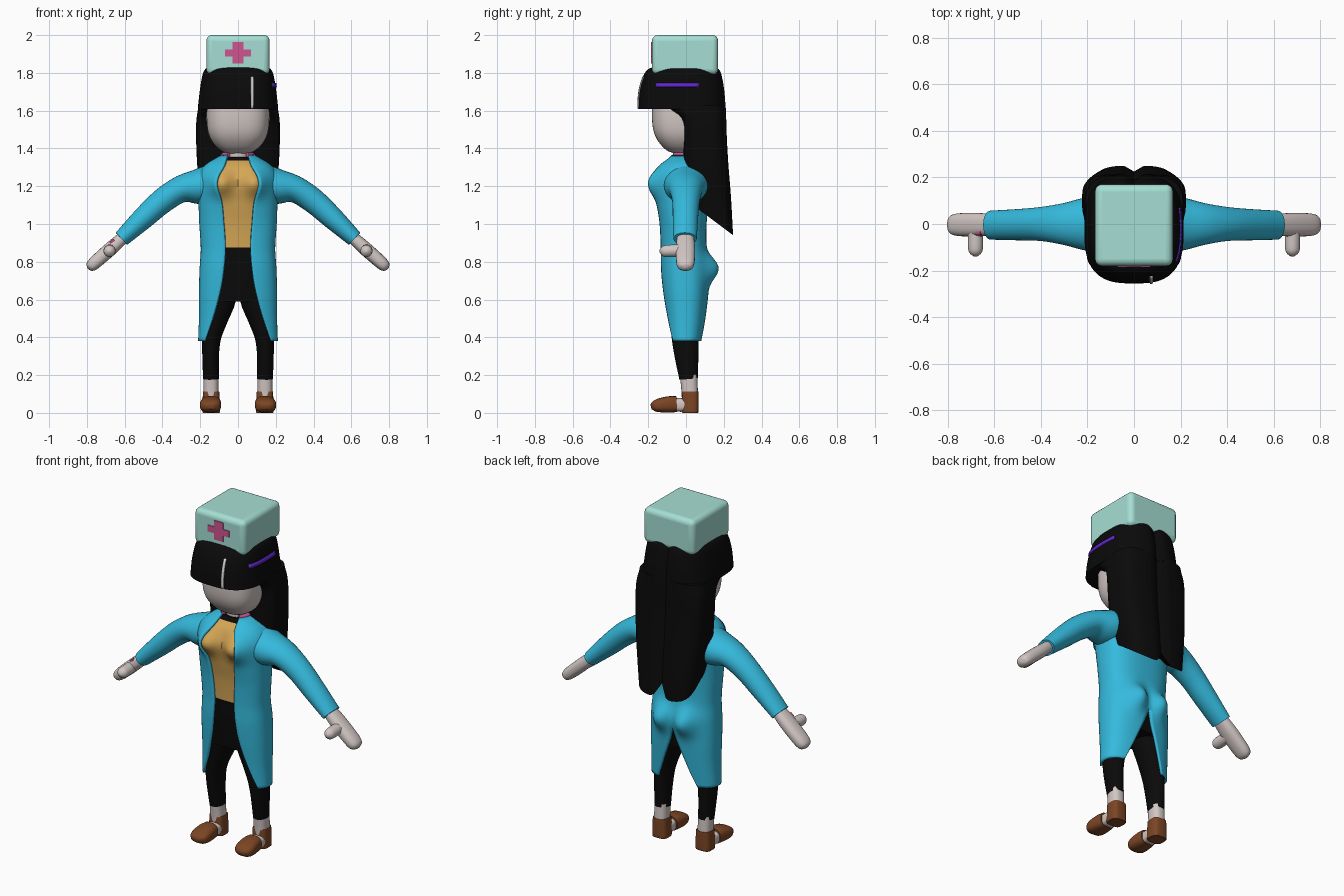
import bpy, bmesh, math
from mathutils import Vector

old = bpy.data.objects.get("Cube")
if old:
    bpy.data.objects.remove(old, do_unlink=True)


def material(name, *rgb):
    m = bpy.data.materials.new(name)
    m.use_nodes = True
    m.diffuse_color = (*rgb, 1)
    m.node_tree.nodes["Principled BSDF"].inputs["Base Color"].default_value = (*rgb, 1)
    return m


SKIN = material("skin", .64, .57, .55)
BLACK = material("black", .003, .003, .003)
BLUE = material("coat_blue", .035, .49, .72)
GOLD = material("shirt_gold", .66, .38, .09)
MINT = material("cap_mint", .38, .74, .66)
PINK = material("pink", .62, .09, .28)
BROWN = material("shoe_brown", .2, .06, .018)
PURPLE = material("clip_purple", .12, .02, .6)
WHITE = material("white", .72, .72, .72)
made = []


def finish(name, bm, mats, rule=None, mirror=False, thick=0):
    bmesh.ops.recalc_face_normals(bm, faces=bm.faces)
    if rule:
        for f in bm.faces:
            f.material_index = rule(f.calc_center_median())
    me = bpy.data.meshes.new(name)
    bm.to_mesh(me)
    bm.free()
    for m in mats:
        me.materials.append(m)
    ob = bpy.data.objects.new(name, me)
    bpy.context.collection.objects.link(ob)
    if mirror:
        ob.modifiers.new("mirror", "MIRROR")
    if thick:
        s = ob.modifiers.new("thickness", "SOLIDIFY")
        s.thickness, s.offset = thick, 0
    made.append(ob)
    return ob


def skin_rows(name, rows, mats, closed=True, **kw):
    """Join rows of points into a surface; closed rows also get end caps."""
    bm = bmesh.new()
    vs = [[bm.verts.new(p) for p in r] for r in rows]
    n = len(rows[0])
    for a, b in zip(vs, vs[1:]):
        for i in range(n if closed else n - 1):
            j = (i + 1) % n
            bm.faces.new((a[i], a[j], b[j], b[i]))
    if closed:
        bm.faces.new(vs[0])
        bm.faces.new(vs[-1])
    return finish(name, bm, mats, **kw)


def sample(table, z):
    """Smooth interpolation of a table keyed by its first column."""
    z = min(max(z, table[0][0]), table[-1][0])
    i = max(k for k in range(len(table) - 1) if k == 0 or table[k][0] <= z)
    p, q = table[i], table[i + 1]
    a, b = table[max(i - 1, 0)], table[min(i + 2, len(table) - 1)]
    h = q[0] - p[0]
    t = (z - p[0]) / h
    out = []
    for k in range(1, len(p)):
        m0 = (q[k] - a[k]) / (q[0] - a[0]) * h
        m1 = (b[k] - p[k]) / (b[0] - p[0]) * h
        out.append((2*t**3 - 3*t*t + 1) * p[k] + (t**3 - 2*t*t + t) * m0
                   + (3*t*t - 2*t**3) * q[k] + (t**3 - t*t) * m1)
    return out


def power(v, e):
    return math.copysign(abs(v) ** e, v)


def section(table, z, a, n, grow=0):
    """Point at angle a (0 = front) of the rounded section at height z."""
    hx, yf, yb = sample(table, z)
    return Vector(((hx + grow) * power(math.sin(a), 2 / n),
                   (yf + yb) / 2 - ((yb - yf) / 2 + grow) * power(math.cos(a), 2 / n), z))


def levels(lo, hi, n, *extra):
    return sorted({lo + (hi - lo) * i / n for i in range(n + 1)} | set(extra))


def loft(name, table, zs, mats, n, warp=lambda p: p, seg=64, **kw):
    rows = [[warp(section(table, z, math.tau * i / seg, n)) for i in range(seg)] for z in zs]
    return skin_rows(name, rows, mats, **kw)


def tube(name, table, mat, axis, n=2, seg=24, steps=4, **kw):
    """Sweep along rows of x, y, z, radius along axis, radius across it."""
    keyed = [(i, *r) for i, r in enumerate(table)]
    count = (len(table) - 1) * steps
    pts = [sample(keyed, i / steps) for i in range(count + 1)]
    rows = []
    for i, p in enumerate(pts):
        t = (Vector(pts[min(i + 1, count)][:3]) - Vector(pts[max(i - 1, 0)][:3])).normalized()
        u = Vector(axis)
        u = (u - t * u.dot(t)).normalized()
        v = t.cross(u)
        ring = [math.tau * k / seg for k in range(seg)]
        rows.append([Vector(p[:3]) + u * p[3] * power(math.cos(a), 2 / n)
                     + v * p[4] * power(math.sin(a), 2 / n) for a in ring])
    return skin_rows(name, rows, [mat], **kw)


def box(name, lo, hi, mat, bevel=0):
    bm = bmesh.new()
    bmesh.ops.create_cube(bm, size=1)
    for v in bm.verts:
        v.co = [(l + h) / 2 + c * (h - l) for l, h, c in zip(lo, hi, v.co)]
    ob = finish(name, bm, [mat])
    if bevel:
        b = ob.modifiers.new("rounding", "BEVEL")
        b.width, b.segments = bevel, 5
    return ob


# Body: shirt above the waist, trousers below
BODY = [(.38, .192, -.085, .075), (.5, .188, -.095, .088), (.65, .188, -.11, .1),
        (.77, .184, -.118, .1), (.87, .178, -.118, .09), (1, .186, -.125, .09),
        (1.1, .19, -.14, .1), (1.2, .195, -.148, .112), (1.26, .19, -.14, .11),
        (1.31, .155, -.12, .092), (1.34, .108, -.085, .07), (1.36, .07, -.07, .05)]


def curves(p):
    """Chest and hip fullness."""
    bell = lambda c, w, h, s: math.exp(-((abs(p.x) - c) / w) ** 2 - ((p.z - h) / s) ** 2)
    if p.y < 0:
        p.y -= .058 * bell(.09, .06, 1.215, .065)
    else:
        p.y += .058 * bell(.075, .055, .765, .07)
    return p


loft("shirt_and_trousers", BODY, levels(.59, 1.355, 50, .875, 1.335), [GOLD, BLACK], 2.5, curves,
     rule=lambda c: 0 if .875 < c.z < 1.335 else 1)

# Long open coat with a split back: front and back edge distances by height
EDGES = [(.38, .175, .13), (.45, .15, .1), (.55, .118, .06), (.65, .092, .02), (.73, .078, 0),
         (.87, .066, 0), (1.03, .076, 0), (1.12, .086, 0), (1.2, .112, 0), (1.25, .105, 0),
         (1.31, .07, 0), (1.36, .055, 0)]
coat = []
for z in levels(.38, 1.36, 60):
    wide = sample(BODY, z)[0] + .012
    f, b = (math.asin(min(.99, max(e, 0) / wide) ** 1.25) for e in sample(EDGES, z))
    row = [curves(section(BODY, z, f + (math.pi - b - f) * i / 40, 2.5, .012)) for i in range(41)]
    if b < .001:
        row[-1].x = 0
    coat.append(row)
skin_rows("coat", coat, [BLUE], closed=False, mirror=True, thick=.014)

# Sleeves, hands and thumbs
tube("sleeve", [(.1, 0, 1.225, .115, .1), (.2, 0, 1.2, .115, .095), (.3, 0, 1.185, .09, .072),
                (.4, 0, 1.122, .073, .066), (.5, -.003, 1.032, .067, .059),
                (.617, -.005, .922, .062, .044)], BLUE, (0, 1, 0), seg=32, mirror=True)
tube("hand", [(.59, -.003, .946, .042, .03), (.66, -.003, .882, .05, .036),
              (.73, -.003, .82, .05, .036), (.768, -.003, .786, .046, .033),
              (.786, -.003, .77, .034, .024), (.794, -.003, .763, .01, .007)],
     SKIN, (0, 1, 0), n=2.4, mirror=True)
tube("thumb", [(.68, -.02, .86, .032, .032), (.68, -.1, .857, .032, .032),
               (.68, -.125, .857, .025, .025), (.68, -.139, .857, .008, .008)],
     SKIN, (1, 0, 0), mirror=True)
tube("wrist_patch", [(-.655, -.025, .916, .022, .008), (-.676, -.025, .899, .022, .008)],
     PINK, (0, 1, 0), n=5)

# Legs, ankles and shoes
tube("trouser_leg", [(.143, .014, .18, .049, .042), (.145, .003, .3, .063, .044),
                     (.14, -.004, .4, .072, .051), (.121, -.005, .5, .08, .069),
                     (.1, -.005, .6, .09, .088), (.095, -.005, .68, .09, .085)],
     BLACK, (0, 1, 0), seg=32, mirror=True)
tube("ankle", [(.143, .02, .03, .043, .038), (.143, .02, .1, .043, .039),
               (.143, .014, .2, .046, .04)], SKIN, (0, 1, 0), n=2.5, mirror=True)
tube("foot", [(.142, .03, .04, .04, .033), (.143, -.03, .042, .042, .036),
              (.144, -.08, .042, .042, .034)], SKIN, (1, 0, 0), n=3, mirror=True)
tube("shoe_heel", [(.142, .022, 0, .04, .043), (.142, .022, .012, .044, .047),
                   (.142, .022, .1, .044, .044), (.142, .022, .114, .043, .042)],
     BROWN, (0, 1, 0), n=3.5, mirror=True)
tube("shoe_toe", [(.143, -.05, .046, .048, .042), (.144, -.09, .045, .054, .043),
                  (.146, -.14, .04, .056, .037), (.147, -.17, .035, .046, .027),
                  (.147, -.185, .031, .022, .012)], BROWN, (1, 0, 0), n=2.8, mirror=True)

# Neck, head and the pink band around the collar
tube("neck", [(0, -.01, 1.3, .055, .058), (0, -.01, 1.43, .055, .058)], SKIN, (0, 1, 0))
HEAD = [(1.37, .05, -.05, .06), (1.382, .08, -.09, .08), (1.41, .117, -.125, .1),
        (1.46, .15, -.16, .12), (1.52, .164, -.177, .13), (1.62, .166, -.18, .13), (1.75, .16, -.17, .13)]
loft("head", HEAD, levels(1.37, 1.75, 24), [SKIN], 2.8)
band = []
for i in range(13):
    a = math.radians(40 + 280 * i / 12)
    band.append((.078 * math.sin(a), -.01 - .068 * math.cos(a), 1.366, .012, .012))
tube("collar_band", band, PINK, (0, 0, 1), seg=12, steps=2)

# Hair: crown with straight fringe, and long back with a centre groove
CROWN = [(1.61, .213, -.255, .212), (1.7, .203, -.25, .205), (1.78, .19, -.228, .192),
         (1.82, .174, -.2, .176), (1.835, .145, -.165, .145)]
LONG = [(.94, .175, .0, .25), (1.15, .2, -.01, .238), (1.3, .215, -.012, .226),
        (1.45, .222, -.016, .217), (1.52, .222, -.022, .215), (1.57, .218, -.045, .213),
        (1.6, .213, -.09, .212), (1.63, .211, -.13, .21)]


def groove(p):
    if p.y > .05:
        p.y -= .025 * math.exp(-(p.x / .025) ** 2)
    return p


def hang(p):
    """Groove the back and slope the lower ends upward toward the front."""
    p = groove(p)
    low = .94 + .75 * (.25 - p.y) + .06 * math.exp(-(p.x / .03) ** 2)
    p.z = 1.63 - (1.63 - p.z) * (1.63 - low) / (1.63 - .94) if p.z < 1.3 else p.z
    return p


def hang_even(p):
    """Blend the sloped ends in gradually below the shoulders."""
    z = p.z
    q = hang(p.copy())
    k = min(1, max(0, (1.3 - z) / (1.3 - .94)))
    q.z = z + (q.z - z) * k
    return q


loft("hair_crown", CROWN, levels(1.61, 1.835, 16), [BLACK], 2.9, groove, seg=96)
loft("hair_back", LONG, levels(.94, 1.63, 40), [BLACK], 3.6, hang_even, seg=96)


# Fringe streak and side clip, laid on the hair
def crown_fraction(v, half):
    return (1 - min(1, abs(v / half)) ** 2.9) ** (1 / 2.9)


streak, clip = [], []
for z in levels(1.612, 1.78, 10):
    hx, yf, yb = sample(CROWN, z)
    mid, half = (yf + yb) / 2, (yb - yf) / 2
    streak.append([(x, mid - half * crown_fraction(x, hx) - .003, z) for x in (.068, .082)])
for i in range(13):
    y = -.16 + .23 * i / 12
    row = []
    for z in (1.724, 1.747):
        hx, yf, yb = sample(CROWN, z)
        row.append((hx * crown_fraction(y - (yf + yb) / 2, (yb - yf) / 2) + .003, y, z))
    clip.append(row)
skin_rows("fringe_streak", streak, [WHITE], closed=False, thick=.006)
skin_rows("hair_clip", clip, [PURPLE], closed=False, thick=.006)

# Cap with a cross plate
box("cap", (-.167, -.18, 1.79), (.167, .17, 2), MINT, .03)
box("cross_bar", (-.07, -.184, 1.887), (.07, -.177, 1.925), PINK)
box("cross_post", (-.03, -.184, 1.85), (.03, -.177, 1.963), PINK)

bpy.ops.object.select_all(action="DESELECT")
for ob in made:
    ob.select_set(True)
bpy.context.view_layer.objects.active = made[0]
bpy.ops.object.shade_smooth_by_angle(angle=math.radians(40))
